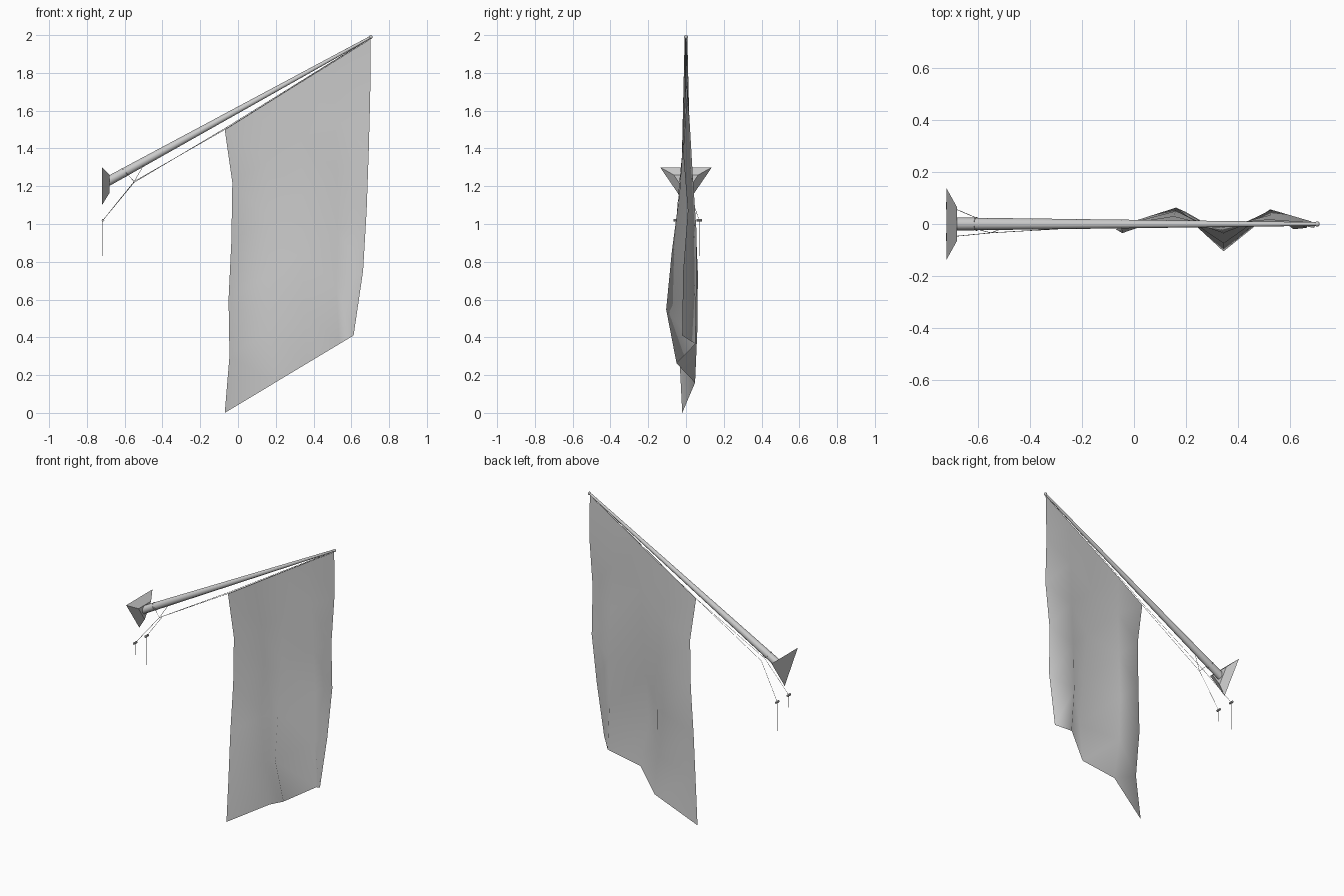
import bpy, bmesh, math
from mathutils import Vector

cube = bpy.data.objects.get("Cube")
if cube:
    bpy.data.objects.remove(cube)

grey = bpy.data.materials.new("light grey")
grey.use_nodes = True
colour = (0.6, 0.6, 0.6, 1)
grey.diffuse_color = colour
grey.node_tree.nodes["Principled BSDF"].inputs["Base Color"].default_value = colour


def add_object(name, bm, smooth=None):
    bmesh.ops.recalc_face_normals(bm, faces=bm.faces)
    mesh = bpy.data.meshes.new(name)
    bm.to_mesh(mesh)
    bm.free()
    mesh.materials.append(grey)
    obj = bpy.data.objects.new(name, mesh)
    bpy.context.collection.objects.link(obj)
    if smooth:
        bpy.ops.object.select_all(action='DESELECT')
        obj.select_set(True)
        bpy.context.view_layer.objects.active = obj
        bpy.ops.object.shade_smooth_by_angle(angle=math.radians(smooth))


def add_rod(bm, start, end, r1, r2, sides):
    start, end = Vector(start), Vector(end)
    axis = end - start
    matrix = axis.to_track_quat('Z', 'Y').to_matrix().to_4x4()
    matrix.translation = (start + end) / 2
    bmesh.ops.create_cone(bm, cap_ends=True, segments=sides, radius1=r1,
                          radius2=r2, depth=axis.length, matrix=matrix)


def add_cord(name, points, radius=0.0012):
    bm = bmesh.new()
    for a, b in zip(points, points[1:]):
        add_rod(bm, a, b, radius, radius, 4)
    add_object(name, bm)


# Tapered pole and ball at its tip
base, tip = Vector((-0.69, 0, 1.225)), Vector((0.704, 0, 1.99))
bm = bmesh.new()
add_rod(bm, base, tip, 0.025, 0.007, 12)
add_object("pole", bm, 40)

bm = bmesh.new()
bmesh.ops.create_uvsphere(bm, u_segments=10, v_segments=6, radius=0.01)
bmesh.ops.translate(bm, verts=bm.verts, vec=tip)
add_object("pole_tip", bm, 60)

# Thin collar near the foot of the pole
axis = (tip - base).normalized()
bm = bmesh.new()
add_rod(bm, base + axis * 0.095, base + axis * 0.099, 0.026, 0.026, 12)
add_object("pole_collar", bm, 40)

# Three-sided wall bracket
bm = bmesh.new()
rings = []
for x, half, top, low in ((-0.72, 0.137, 1.3, 1.1), (-0.68, 0.065, 1.26, 1.165)):
    rings.append([bm.verts.new(p) for p in
                  ((x, -half, top), (x, half, top), (x, 0, low))])
for ring in rings:
    bm.faces.new(ring)
for i in range(3):
    j = (i + 1) % 3
    bm.faces.new((rings[0][i], rings[0][j], rings[1][j], rings[1][i]))
add_object("wall_bracket", bm)

# Hanging cloth: left x, left z, right x, right z, fold shift, fold depths
rows = [
    (-0.07, 1.50, 0.702, 1.98, 0.00, (-0.005, 0.000, 0.000, 0.000, 0.000)),
    (-0.03, 1.22, 0.700, 1.68, 0.00, (0.000, 0.030, -0.015, 0.018, 0.005)),
    (-0.035, 0.91, 0.692, 1.38, 0.02, (0.000, 0.050, -0.035, 0.035, -0.015)),
    (-0.05, 0.60, 0.681, 1.07, 0.04, (-0.008, 0.063, -0.075, 0.055, 0.010)),
    (-0.045, 0.30, 0.662, 0.75, 0.05, (-0.035, 0.060, -0.105, 0.055, -0.015)),
    (-0.07, 0.00, 0.612, 0.41, 0.14, (-0.020, 0.048, -0.050, 0.050, -0.020)),
]
bm = bmesh.new()
grid = []
for x0, z0, x1, z1, shift, folds in rows:
    line = []
    for i, y in enumerate(folds):
        u = i / 4 + (shift if 0 < i < 4 else 0)
        line.append(bm.verts.new((x0 + (x1 - x0) * u, y, z0 + (z1 - z0) * u)))
    grid.append(line)
for upper, lower in zip(grid, grid[1:]):
    for i in range(4):
        bm.faces.new((upper[i], lower[i], lower[i + 1], upper[i + 1]))
add_object("flag_cloth", bm, 180)

# Halyard cords, guide wire under the pole, and the loose ends
front_knob, back_knob = (-0.715, -0.05, 1.02), (-0.715, 0.07, 1.02)
front_guide, back_guide = (-0.55, -0.034, 1.225), (-0.55, 0.0, 1.22)
add_cord("front_halyard", [front_knob, front_guide, (-0.07, -0.006, 1.5), (0.7, -0.004, 1.982)])
add_cord("back_halyard", [back_knob, back_guide, (-0.07, 0.0, 1.506), (0.7, 0.004, 1.984)])
add_cord("guide_wire", [(-0.61, -0.018, 1.29), front_guide, (-0.5, -0.015, 1.31)])
add_cord("back_loose_cord", [back_knob, (-0.715, 0.07, 0.83)])
add_cord("front_loose_cord", [front_knob, (-0.715, -0.05, 0.94)])

# Small wall cleats holding the cords
for name, (x, y, z) in (("front_cleat", front_knob), ("back_cleat", back_knob)):
    bm = bmesh.new()
    add_rod(bm, (x, y - 0.015, z), (x, y + 0.015, z), 0.007, 0.007, 8)
    add_object(name, bm, 40)
